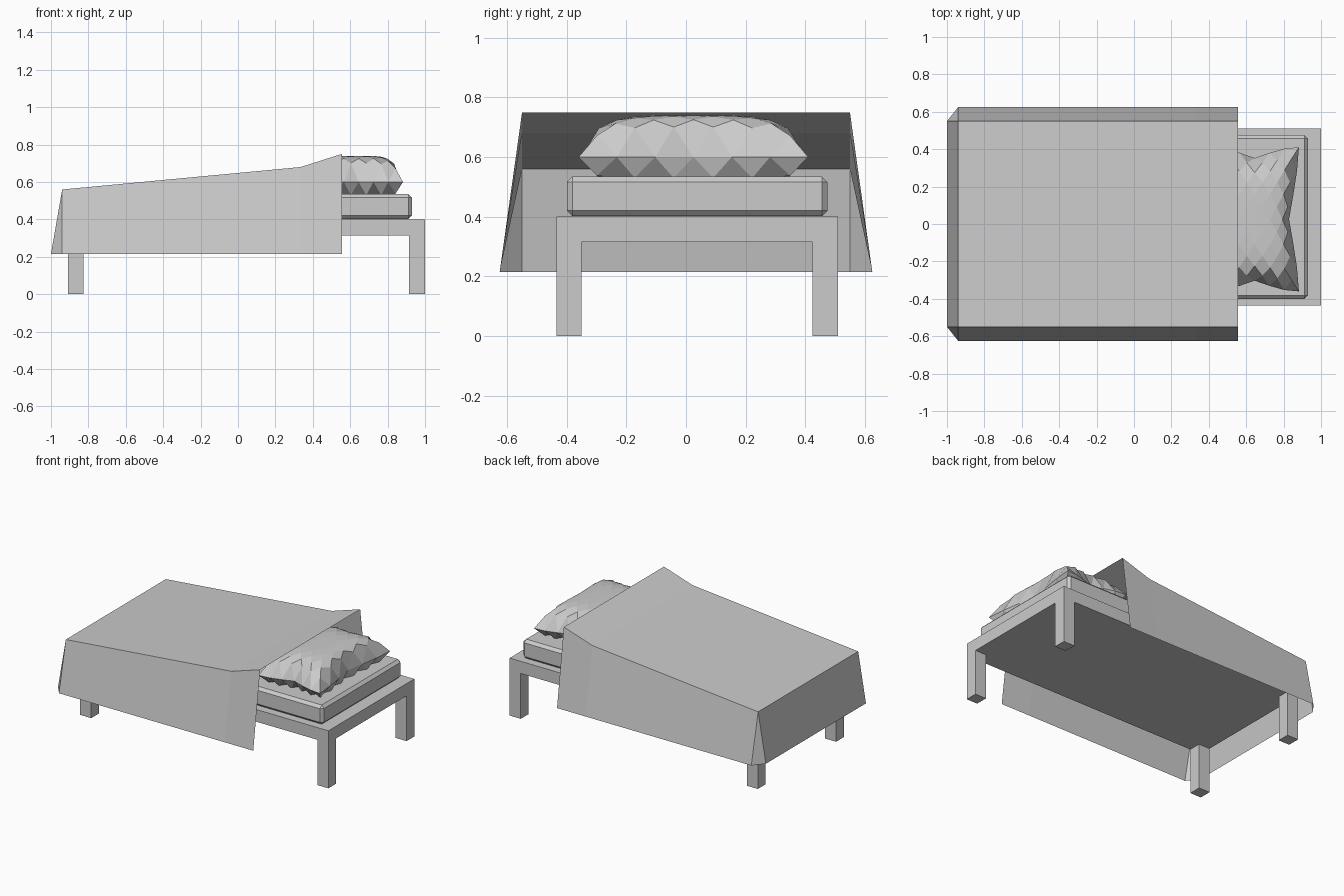
import bpy, bmesh
from mathutils import Vector, Matrix

if "Cube" in bpy.data.objects:
    bpy.data.objects.remove(bpy.data.objects["Cube"])


def finish(bm, name):
    bmesh.ops.recalc_face_normals(bm, faces=bm.faces)
    mesh = bpy.data.meshes.new(name)
    bm.to_mesh(mesh)
    bm.free()
    obj = bpy.data.objects.new(name, mesh)
    bpy.context.collection.objects.link(obj)
    return obj


def box(lo, hi):
    lo, hi = Vector(lo), Vector(hi)
    bm = bmesh.new()
    bmesh.ops.create_cube(bm, size=1, matrix=Matrix.Translation((lo + hi) / 2)
                          @ Matrix.Diagonal((*(hi - lo), 1)))
    return bm


# Bed frame: slab with four legs extruded from its corners
X0, X1, Y0, Y1, LEG = -0.91, 1.0, -0.435, 0.51, 0.085
bm = box((X0, Y0, 0.315), (X1, Y1, 0.40))
for axis, pos in ((0, X0 + LEG), (0, X1 - LEG), (1, Y0 + LEG), (1, Y1 - LEG)):
    co, no = Vector((0, 0, 0)), Vector((0, 0, 0))
    co[axis], no[axis] = pos, 1
    bmesh.ops.bisect_plane(bm, geom=bm.verts[:] + bm.edges[:] + bm.faces[:],
                           plane_co=co, plane_no=no)
bm.normal_update()
corners = []
for f in bm.faces:
    c = f.calc_center_median()
    if (f.normal.z < -0.9 and (c.x < X0 + LEG or c.x > X1 - LEG)
            and (c.y < Y0 + LEG or c.y > Y1 - LEG)):
        corners.append(f)
for f in bmesh.ops.extrude_discrete_faces(bm, faces=corners)["faces"]:
    for v in f.verts:
        v.co.z = 0
finish(bm, "bed_frame")

# Mattress: chamfered block
bm = box((-0.84, -0.40, 0.402), (0.93, 0.475, 0.535))
bmesh.ops.bevel(bm, geom=bm.edges[:], offset=0.019, segments=1, affect='EDGES')
finish(bm, "mattress")

# Pillow: two puffed sheets of diamond faces, pinched along each side
PX, PY, RX, RY, SEAM = 0.645, 0.025, 0.252, 0.41, 0.60


def puff(u, v, height):
    x = RX * u * (1 - 0.27 * u * u * (1 - abs(v)) - 0.06 * v ** 4)
    y = RY * v * (1 - 0.20 * v * v * (1 - abs(u)) - 0.06 * u ** 4)
    bulge = (max(0, 1 - u ** 4) * max(0, 1 - v ** 4)) ** 0.5
    return Vector((PX + x, PY + y, max(0.53, SEAM + height * bulge)))


bm = bmesh.new()
for height in (0.14, -0.12):
    verts = bmesh.ops.create_grid(bm, x_segments=6, y_segments=6, size=1)["verts"]
    faces = list({f for v in verts for f in v.link_faces})
    inner = [e for e in {e for f in faces for e in f.edges} if not e.is_boundary]
    centres = bmesh.ops.poke(bm, faces=faces)["verts"]
    bmesh.ops.dissolve_edges(bm, edges=inner, use_verts=False)
    for v in [v for v in verts + centres if v.is_valid]:
        v.co = puff(v.co.x, v.co.y, height)
bmesh.ops.remove_doubles(bm, verts=bm.verts, dist=0.001)
finish(bm, "pillow")

# Blanket: thin open cloth, sloping top with flared flaps at foot and sides
HEM = 0.215
bm = bmesh.new()
profile = [(-0.94, 0.56), (0.335, 0.68), (0.555, 0.75)]
top, hem = {}, {}
for s in (-1, 1):
    top[s] = [bm.verts.new((x, s * 0.55, z)) for x, z in profile]
    hem[s] = [bm.verts.new((x, s * 0.625, HEM)) for x, z in profile]
foot = {s: bm.verts.new((-1, s * 0.55, HEM)) for s in (-1, 1)}
for i in range(2):
    bm.faces.new((top[-1][i], top[-1][i + 1], top[1][i + 1], top[1][i]))
    for s in (-1, 1):
        bm.faces.new((top[s][i], hem[s][i], hem[s][i + 1], top[s][i + 1]))
for s in (-1, 1):
    bm.faces.new((top[s][0], foot[s], hem[s][0]))
bm.faces.new((top[-1][0], top[1][0], foot[1], foot[-1]))
finish(bm, "blanket")
